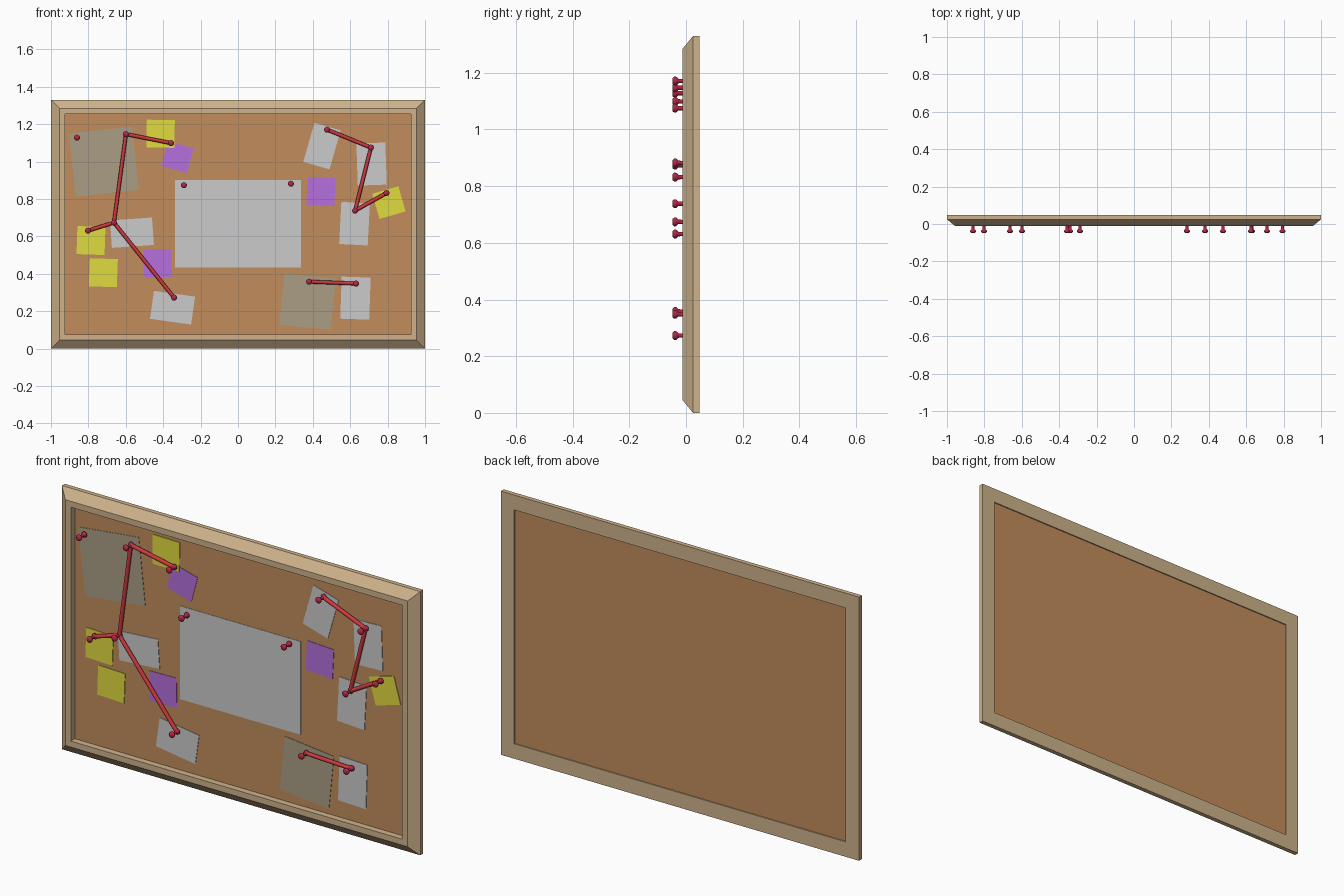
import bpy, bmesh, math
from mathutils import Vector, Matrix

if "Cube" in bpy.data.objects:
    bpy.data.objects.remove(bpy.data.objects["Cube"])

W, H = 2.0, 1.33
CORK_Y = 0.02          # front face of the cork


def material(name, rgb):
    m = bpy.data.materials.new(name)
    m.diffuse_color = (*rgb, 1)
    m.use_nodes = True
    m.node_tree.nodes["Principled BSDF"].inputs["Base Color"].default_value = m.diffuse_color
    return m


WOOD = material("wood", (0.62, 0.45, 0.26))
CORK = material("cork", (0.54, 0.27, 0.11))
TAN = material("tan_paper", (0.40, 0.34, 0.23))
YELLOW = material("yellow_paper", (0.74, 0.71, 0.05))
PURPLE = material("purple_paper", (0.46, 0.16, 0.72))
PIN = material("pin_red", (0.45, 0.02, 0.06))
STRING = material("string_red", (0.62, 0.04, 0.05))


def finish(name, bm, mat=None):
    bmesh.ops.recalc_face_normals(bm, faces=bm.faces)
    mesh = bpy.data.meshes.new(name)
    bm.to_mesh(mesh)
    bm.free()
    ob = bpy.data.objects.new(name, mesh)
    bpy.context.collection.objects.link(ob)
    if mat:
        mesh.materials.append(mat)
    return ob


def box(name, size, matrix, mat=None):
    bm = bmesh.new()
    bmesh.ops.create_cube(bm, size=1, matrix=matrix @ Matrix.Diagonal((*size, 1)))
    return finish(name, bm, mat)


# Mitred frame: profile of (inset, y) carried round four corners
profile = [(0, 0.048), (0, 0.025), (0.045, -0.012), (0.075, -0.012), (0.075, 0.048)]
bm = bmesh.new()
rings = []
for sx, sz in ((-1, -1), (1, -1), (1, 1), (-1, 1)):
    rings.append([bm.verts.new((sx * (W / 2 - i), y, H / 2 + sz * (H / 2 - i)))
                  for i, y in profile])
n = len(profile)
for c in range(4):
    a, b = rings[c], rings[(c + 1) % 4]
    for k in range(n):
        bm.faces.new((a[k], a[(k + 1) % n], b[(k + 1) % n], b[k]))
finish("frame", bm, WOOD)

# Cork panel, slightly recessed at the back
box("cork_panel", (W - 0.149, 0.022, H - 0.149),
    Matrix.Translation((0, CORK_Y + 0.011, H / 2)), CORK)

# Papers: name, x, z, width, height, tilt in degrees, material
papers = [
    ("large_sheet", 0, .668, .674, .47, 0, None),
    ("tan_card", -.717, 1.0, .339, .339, 6.3, TAN),
    ("tan_card", .372, .251, .275, .275, -6, TAN),
    ("purple_note", -.324, 1.024, .142, .136, -15, PURPLE),
    ("purple_note", -.43, .457, .15, .15, 1, PURPLE),
    ("purple_note", .444, .84, .15, .15, -3, PURPLE),
    ("white_note", -.567, .62, .225, .147, 4, None),
    ("white_note", -.35, .219, .222, .151, -8, None),
    ("white_note", .449, 1.083, .146, .217, -16, None),
    ("white_note", .714, .987, .155, .225, 2, None),
    ("white_note", .623, .668, .153, .225, -3, None),
    ("white_note", .628, .27, .155, .225, -2, None),
    ("yellow_note", -.414, 1.149, .15, .148, -1, YELLOW),
    ("yellow_note", -.786, .578, .15, .15, -2, YELLOW),
    ("yellow_note", -.72, .406, .15, .15, -2, YELLOW),
    ("yellow_note", .807, .781, .145, .14, 16, YELLOW),
]
for i, (name, x, z, w, h, tilt, mat) in enumerate(papers):
    t = 0.002 + 0.0001 * i      # later sheets lie on top of earlier ones
    box(name, (w, t, h), Matrix.Translation((x, CORK_Y - t / 2, z))
        @ Matrix.Rotation(-math.radians(tilt), 4, 'Y'), mat)

# Push pins: turned profile of (radius, y)
pins = [(-.861, 1.128), (-.599, 1.147), (-.358, 1.099), (-.663, .674), (-.802, .631),
        (-.342, .273), (-.289, .874), (.283, .882), (.476, 1.171), (.711, 1.075),
        (.626, .738), (.794, .832), (.38, .358), (.631, .348)]
pin_profile = [(0, -.048), (.011, -.047), (.016, -.041), (.015, -.034), (.008, -.027),
               (.007, -.006), (.014, .001), (.014, .007), (.009, .011), (.002, .012),
               (.002, .036), (0, .0425)]
bm = bmesh.new()
verts = [bm.verts.new((r, y, 0)) for r, y in pin_profile]
edges = [bm.edges.new(p) for p in zip(verts, verts[1:])]
bmesh.ops.spin(bm, geom=verts + edges, cent=(0, 0, 0), axis=(0, 1, 0),
               angle=2 * math.pi, steps=16)
bmesh.ops.remove_doubles(bm, verts=bm.verts, dist=0.0002)
first = finish("push_pin", bm, PIN)
for p in first.data.polygons:
    p.use_smooth = True
for i, (x, z) in enumerate(pins):
    ob = first
    if i:
        ob = bpy.data.objects.new("push_pin", first.data)
        bpy.context.collection.objects.link(ob)
    ob.location = (x, 0, z)

# Strings stretched between pin pairs
for a, b in ((1, 2), (1, 3), (3, 4), (3, 5), (8, 9), (9, 10), (10, 11), (12, 13)):
    p, q = (Vector((pins[k][0], 0.001, pins[k][1])) for k in (a, b))
    d = q - p
    bm = bmesh.new()
    bmesh.ops.create_cone(bm, cap_ends=True, segments=10, radius1=.01, radius2=.01,
                          depth=d.length, matrix=Matrix.Translation((p + q) / 2)
                          @ d.to_track_quat('Z', 'Y').to_matrix().to_4x4())
    ob = finish("string", bm, STRING)
    for f in ob.data.polygons:
        f.use_smooth = len(f.vertices) == 4
